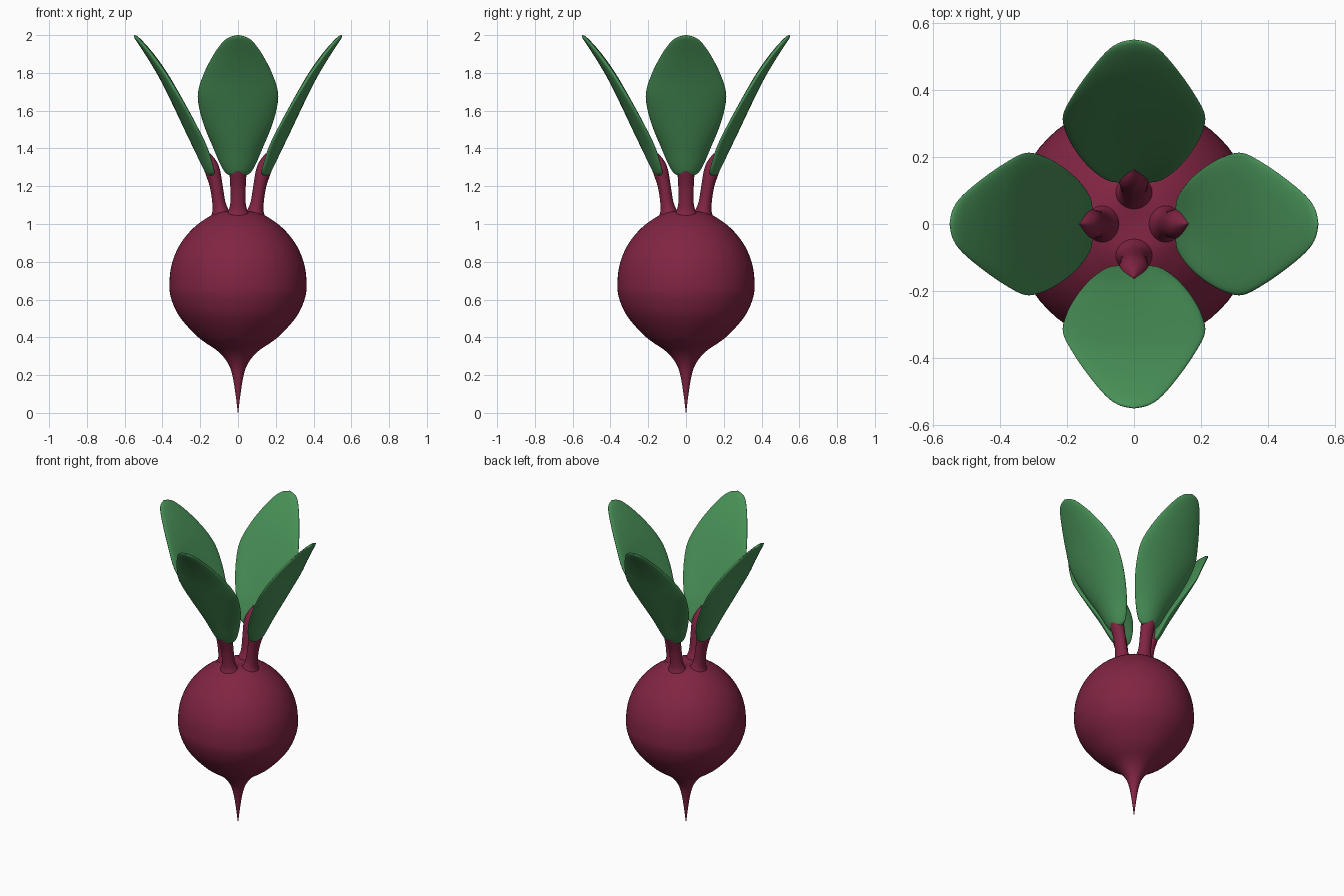
import bpy
import math
from mathutils import Vector, Matrix

if "Cube" in bpy.data.objects:
    bpy.data.objects.remove(bpy.data.objects["Cube"])


def material(name, color):
    m = bpy.data.materials.new(name)
    m.diffuse_color = (*color, 1)
    m.use_nodes = True
    m.node_tree.nodes["Principled BSDF"].inputs["Base Color"].default_value = m.diffuse_color
    return m


RED = material("beet_red", (0.22, 0.018, 0.055))
GREEN = material("leaf_green", (0.065, 0.28, 0.095))


def smooth_keys(keys, steps):
    """Catmull-Rom interpolation through tuples of any length."""
    k = [Vector(p) for p in keys]
    k = [2 * k[0] - k[1]] + k + [2 * k[-1] - k[-2]]
    out = []
    for i in range(1, len(k) - 2):
        a, b, c, d = k[i - 1:i + 3]
        for s in range(steps):
            t = s / steps
            out.append(0.5 * (2 * b + (c - a) * t + (2 * a - 5 * b + 4 * c - d) * t * t
                              + (3 * b - a - 3 * c + d) * t ** 3))
    return out + [k[-2]]


def loft(name, rings, mat, turn=0.0):
    """Skin a list of equal rings, closing both ends."""
    n = len(rings[0])
    verts = [v for ring in rings for v in ring]
    faces = [(i * n + j, i * n + (j + 1) % n, (i + 1) * n + (j + 1) % n, (i + 1) * n + j)
             for i in range(len(rings) - 1) for j in range(n)]
    faces += [tuple(reversed(range(n))), tuple(range(len(verts) - n, len(verts)))]
    mesh = bpy.data.meshes.new(name)
    mesh.from_pydata(verts, [], faces)
    mesh.transform(Matrix.Rotation(turn, 4, 'Z'))
    mesh.materials.append(mat)
    mesh.shade_smooth()
    obj = bpy.data.objects.new(name, mesh)
    bpy.context.collection.objects.link(obj)
    return obj


def swept(keys, steps, sides):
    """Elliptical rings along a path in the xz plane: (x, z, half width, half depth, cup)."""
    pts = smooth_keys(keys, steps)
    rings = []
    for i, (x, z, w, h, cup) in enumerate(pts):
        a, b = pts[max(i - 1, 0)], pts[min(i + 1, len(pts) - 1)]
        t = Vector((b[0] - a[0], b[1] - a[1])).normalized()
        ring = []
        for j in range(sides):
            ang = 2 * math.pi * j / sides
            u = math.sin(ang)
            d = max(h, 0.0005) * math.cos(ang) - cup * (u * u - 0.4)
            ring.append((x + t.y * d, max(w, 0.0005) * u, z - t.x * d))
        rings.append(ring)
    return rings


# Round root with thin tail
profile = [(0.001, 0), (0.012, 0.09), (0.028, 0.19), (0.052, 0.26), (0.105, 0.325),
           (0.21, 0.40), (0.31, 0.51), (0.355, 0.61), (0.363, 0.69), (0.35, 0.79),
           (0.308, 0.89), (0.24, 0.975), (0.16, 1.035), (0.09, 1.065), (0.001, 1.06)]
root_rings = [[(max(r, 0.0005) * math.cos(j * math.pi / 32),
                max(r, 0.0005) * math.sin(j * math.pi / 32), z) for j in range(64)]
              for r, z in smooth_keys(profile, 5)]
loft("root", root_rings, RED)

# Stem and leaf shapes, pointing along +x
stem = [(0.088, 1.00, 0.085, 0.075, 0), (0.092, 1.06, 0.055, 0.047, 0),
        (0.101, 1.11, 0.041, 0.035, 0), (0.115, 1.20, 0.041, 0.034, 0),
        (0.135, 1.28, 0.044, 0.040, 0), (0.155, 1.33, 0.030, 0.036, 0),
        (0.180, 1.38, 0.0, 0.018, 0)]
leaf = [(0.132, 1.25, 0.0, 0.004, 0), (0.137, 1.262, 0.055, 0.018, 0.01),
        (0.150, 1.30, 0.088, 0.025, 0.022), (0.188, 1.40, 0.133, 0.030, 0.032),
        (0.236, 1.50, 0.175, 0.031, 0.030), (0.287, 1.60, 0.204, 0.030, 0.024),
        (0.335, 1.69, 0.212, 0.028, 0.018), (0.392, 1.79, 0.182, 0.025, 0.012),
        (0.460, 1.89, 0.132, 0.020, 0.006), (0.515, 1.96, 0.083, 0.014, 0.002),
        (0.540, 1.988, 0.045, 0.009, 0), (0.550, 2.0, 0.0, 0.002, 0)]

# Four stems with leaves
for i, side in enumerate(("right", "back", "left", "front")):
    loft(side + "_stem", swept(stem, 5, 24), RED, i * math.pi / 2)
    loft(side + "_leaf", swept(leaf, 5, 40), GREEN, i * math.pi / 2)
